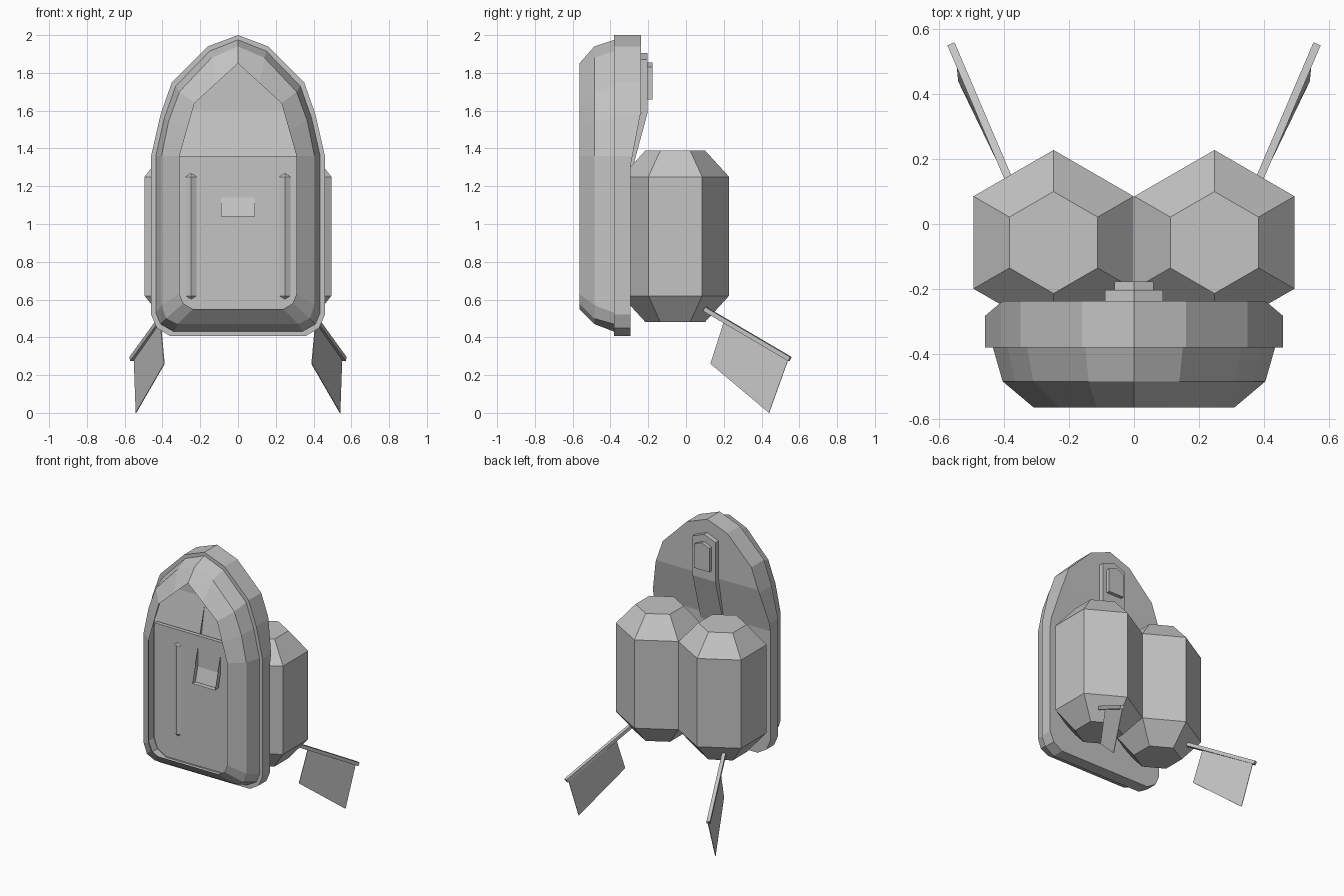
import bpy, bmesh, math
from mathutils import Vector

cube = bpy.data.objects.get("Cube")
if cube:
    bpy.data.objects.remove(cube, do_unlink=True)

GREY = 0.55
mat = bpy.data.materials.new("plain_grey")
mat.use_nodes = True
mat.diffuse_color = (GREY, GREY, GREY, 1)
mat.node_tree.nodes["Principled BSDF"].inputs["Base Color"].default_value = (GREY, GREY, GREY, 1)


def finish(name, bm):
    bmesh.ops.recalc_face_normals(bm, faces=bm.faces)
    mesh = bpy.data.meshes.new(name)
    bm.to_mesh(mesh)
    bm.free()
    mesh.materials.append(mat)
    obj = bpy.data.objects.new(name, mesh)
    bpy.context.collection.objects.link(obj)
    return obj


def mirrored(half):
    """Close a right-hand outline with its mirror image."""
    return half + [(-x, z) for x, z in reversed(half) if x > 0]


def loft(name, rings, capped):
    """Skin rings of points that have equal length."""
    bm = bmesh.new()
    loops = [[bm.verts.new(p) for p in ring] for ring in rings]
    for a, b in zip(loops, loops[1:]):
        for i in range(len(a)):
            j = (i + 1) % len(a)
            bm.faces.new((a[i], a[j], b[j], b[i]))
    if capped:
        bm.faces.new(loops[0])
        bm.faces.new(loops[-1])
    return finish(name, bm)


def bent_slab(name, outline, front, back, cuts=(), open_front=False):
    """Slab whose front and back depths are functions of height."""
    bm = bmesh.new()
    a = [bm.verts.new((x, 0, z)) for x, z in outline]
    b = [bm.verts.new((x, 1, z)) for x, z in outline]
    for i in range(len(a)):
        j = (i + 1) % len(a)
        bm.faces.new((a[i], a[j], b[j], b[i]))
    bm.faces.new(b)
    if not open_front:
        bm.faces.new(a)
    for z in cuts:
        bmesh.ops.bisect_plane(bm, geom=bm.verts[:] + bm.edges[:] + bm.faces[:],
                               plane_co=(0, 0, z), plane_no=(0, 0, 1))
    for v in bm.verts:
        v.co.y = front(v.co.z) if v.co.y < 0.5 else back(v.co.z)
    return finish(name, bm)


def flat(y):
    return lambda z: y


def ramp(z0, y0, z1, y1):
    return lambda z: y0 + (y1 - y0) * min(1, max(0, (z - z0) / (z1 - z0)))


# Hollow back tray with a bend toward the rear near the top
tray = mirrored([(0, 2), (.16, 1.94), (.35, 1.75), (.41, 1.58),
                 (.46, 1.36), (.46, .52), (.43, .45), (.36, .407)])
bent_slab("back_tray", tray, flat(-.38), ramp(1.3, -.295, 1.6, -.238), (1.3, 1.6), True)

# Bevelled front shell around the open front
base = mirrored([(0, 1.975), (.15, 1.915), (.33, 1.73), (.39, 1.56),
                 (.435, 1.36), (.435, .53), (.41, .47), (.34, .43)])
middle = mirrored([(0, 1.94), (.14, 1.88), (.31, 1.70), (.367, 1.545),
                   (.405, 1.36), (.405, .57), (.38, .50), (.32, .47)])
rim = mirrored([(0, 1.85), (.115, 1.745), (.23, 1.64), (.27, 1.5),
                (.31, 1.36), (.31, .63), (.29, .58), (.24, .55)])
shell = [(tray, -.38), (base, -.38), (middle, -.485), (rim, -.565)]
loft("front_shell", [[(x, y, z) for x, z in ring] for ring, y in shell], False)

# Board standing inside against the rear wall
board = mirrored([(.43, 1.36), (.43, .53), (.41, .47), (.34, .43)])
bent_slab("inner_board", board, flat(-.325), flat(-.297))

# Rear strap that slants down through the board, and its buckle
strap = mirrored([(0, 1.905), (.09, 1.87), (.09, 1.04)])
bent_slab("rear_strap", strap, ramp(1.04, -.387, 1.59, -.238),
          ramp(1.04, -.352, 1.59, -.203), (1.59,), True)
buckle = mirrored([(0, 1.855), (.06, 1.83), (.06, 1.66)])
bent_slab("buckle", buckle, flat(-.21), flat(-.178))


def tank(name, x):
    """Six-sided tank with tapered ends."""
    rings = []
    for z, r in ((.48, .157), (.62, .285), (1.25, .285), (1.39, .157)):
        rings.append([(x + r * math.sin(k * math.pi / 3),
                       -.057 + r * math.cos(k * math.pi / 3), z) for k in range(6)])
    loft(name, rings, True)


def bar(name, start, end, width):
    """Square bar between two points."""
    start, end = Vector(start), Vector(end)
    axis = end - start
    bm = bmesh.new()
    bmesh.ops.create_cube(bm, size=1)
    bmesh.ops.scale(bm, verts=bm.verts, vec=(width, width, axis.length))
    obj = finish(name, bm)
    obj.location = (start + end) / 2
    obj.rotation_euler = axis.to_track_quat("Z", "Y").to_euler()


def fin(name, s):
    """Thin hanging flap below its bar."""
    bm = bmesh.new()
    corners = [(.41, .20, .48), (.39, .13, .26), (.54, .44, 0), (.55, .54, .28)]
    bm.faces.new([bm.verts.new((s * x, y, z)) for x, y, z in corners])
    obj = finish(name, bm)
    mod = obj.modifiers.new("thickness", "SOLIDIFY")
    mod.thickness = .004
    mod.offset = 0


# Paired parts
for side, s in (("left", 1), ("right", -1)):
    tank(side + "_tank", s * .248)
    bar(side + "_fin_bar", (s * .37, .10, .55), (s * .562, .55, .285), .024)
    fin(side + "_fin", s)
